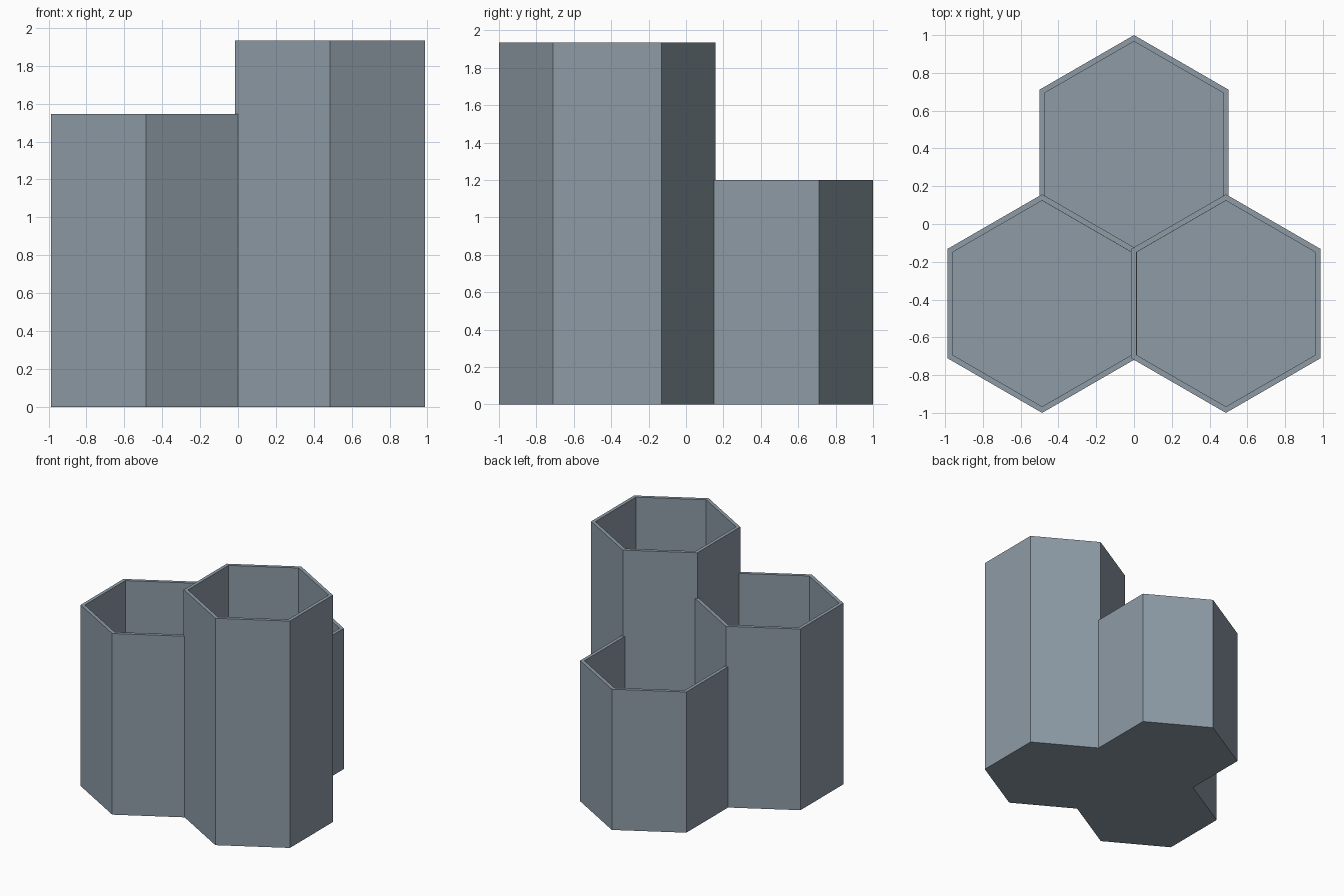
import bpy
import bmesh
from math import sin, cos, radians

cube = bpy.data.objects.get("Cube")
if cube:
    bpy.data.objects.remove(cube, do_unlink=True)

RADIUS = 0.5787                # outer corner radius of a cup
WALL = 0.029                   # wall and floor thickness
SPACING = 0.973                # neighbouring cups share one wall
INNER = RADIUS - WALL / cos(radians(30))

grey = bpy.data.materials.new("blue_grey")
grey.use_nodes = True
colour = (0.27, 0.33, 0.38, 1)
grey.diffuse_color = colour
grey.node_tree.nodes["Principled BSDF"].inputs["Base Color"].default_value = colour


def hexagonal_cup(name, x, y, height):
    """Open six-sided cup with a flat floor and a flat rim."""
    bm = bmesh.new()

    def ring(radius, z):
        angles = [radians(60 * i + 30) for i in range(6)]
        return [bm.verts.new((radius * cos(a), radius * sin(a), z)) for a in angles]

    # Outside bottom, outside rim, inside rim, inside floor
    rings = [ring(RADIUS, 0), ring(RADIUS, height),
             ring(INNER, height), ring(INNER, WALL)]
    for low, high in zip(rings, rings[1:]):
        for i in range(6):
            j = (i + 1) % 6
            bm.faces.new((low[i], low[j], high[j], high[i]))
    bm.faces.new(rings[0][::-1])
    bm.faces.new(rings[-1])
    bmesh.ops.recalc_face_normals(bm, faces=bm.faces)

    mesh = bpy.data.meshes.new(name)
    bm.to_mesh(mesh)
    bm.free()
    mesh.materials.append(grey)
    cup = bpy.data.objects.new(name, mesh)
    cup.location = (x, y, 0)
    bpy.context.collection.objects.link(cup)


# Three cups of stepped height in a honeycomb cluster
row = 1 - RADIUS
hexagonal_cup("tall_cup", SPACING / 2, -row, 1.935)
hexagonal_cup("medium_cup", -SPACING / 2, -row, 1.545)
hexagonal_cup("short_cup", 0, row, 1.2)
